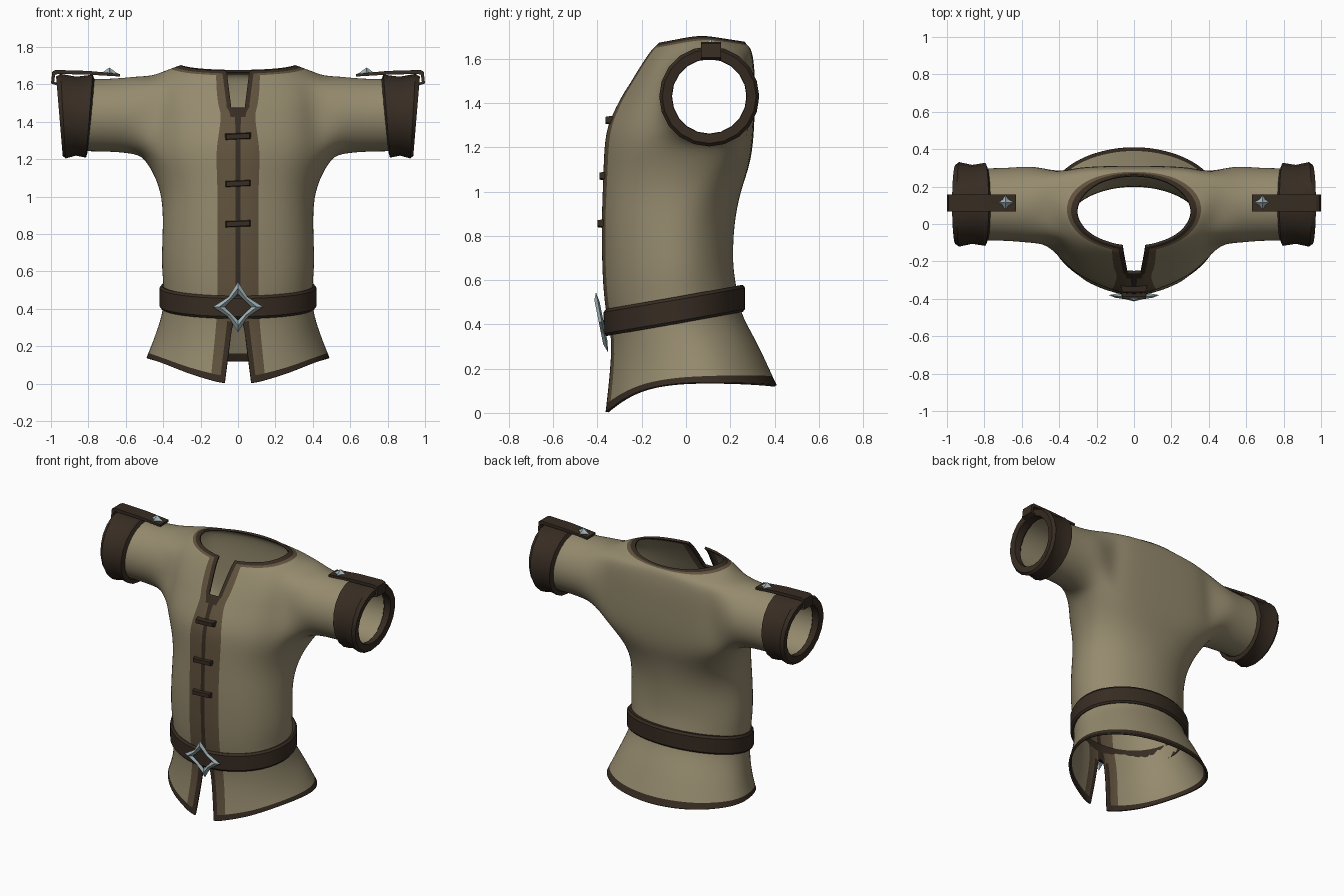
import bpy, bmesh
from math import sin, cos, asin, pi, radians, copysign

if "Cube" in bpy.data.objects:
    bpy.data.objects.remove(bpy.data.objects["Cube"])


def material(name, rgb):
    m = bpy.data.materials.new(name)
    m.diffuse_color = (*rgb, 1)
    m.use_nodes = True
    m.node_tree.nodes["Principled BSDF"].inputs["Base Color"].default_value = m.diffuse_color
    return m


TAN = material("tan_cloth", (0.30, 0.255, 0.155))
TRIM = material("brown_trim", (0.118, 0.084, 0.047))
DARK = material("dark_leather", (0.038, 0.025, 0.016))
STEEL = material("pale_steel", (0.36, 0.46, 0.48))


def finish(name, bm, mats, angle=40, mirror=False, fix=True):
    if fix:
        bmesh.ops.recalc_face_normals(bm, faces=bm.faces[:])
    me = bpy.data.meshes.new(name)
    bm.to_mesh(me)
    bm.free()
    for m in mats:
        me.materials.append(m)
    me.polygons.foreach_set("use_smooth", [angle > 0] * len(me.polygons))
    if angle > 0:
        me.set_sharp_from_angle(angle=radians(angle))
    ob = bpy.data.objects.new(name, me)
    bpy.context.collection.objects.link(ob)
    if mirror:
        ob.modifiers.new("mirror", 'MIRROR')
    return ob


def closed_loft(bm, rings):
    """Skin rings that are closed both around and along the loft."""
    vs = [[bm.verts.new(p) for p in r] for r in rings]
    n, m = len(vs), len(vs[0])
    for i in range(n):
        for j in range(m):
            bm.faces.new((vs[i][j], vs[i][(j + 1) % m],
                          vs[(i + 1) % n][(j + 1) % m], vs[(i + 1) % n][j]))


def oval(th, hw, yf, yc, yb, zf, zs, zb, p=1, e=1):
    """Point on a tilted oval; th runs from front centre to back centre."""
    s, c = sin(th), cos(th)
    if c > 0:
        e = 1
    w = abs(c) ** p
    x = hw * copysign(abs(s) ** e, s)
    y = yc + ((yf if c > 0 else yb) - yc) * abs(c) ** e
    return (x, y, zs + ((zf if c > 0 else zb) - zs) * w)


# --- tunic body: half of the shell, lofted from hem to neck, then mirrored
# half width, front y, back y, front z, side z
KEYS = [(.498, -.368, .413, 0, .138), (.445, -.345, .32, .18, .27),
        (.405, -.335, .245, .34, .39), (.402, -.365, .23, .46, .515),
        (.418, -.378, .212, .62, .64), (.406, -.382, .217, .85, .85),
        (.412, -.376, .247, 1.0, 1.0), (.45, -.372, .287, 1.12, 1.11),
        (.505, -.367, .302, 1.23, 1.2), (.505, -.348, .31, 1.32, 1.3),
        (.495, -.285, .312, 1.44, 1.43), (.485, -.262, .312, 1.475, 1.55),
        (.465, -.205, .302, 1.57, 1.65), (.39, -.162, .288, 1.635, 1.68),
        (.312, -.125, .265, 1.672, 1.708)]


def between(a, b, t):
    return tuple(p + (q - p) * t for p, q in zip(a, b))


# narrow extra rows for the hem edge and the collar edge
rows = ([KEYS[0], between(KEYS[0], KEYS[1], .07)] + KEYS[1:-1]
        + [between(KEYS[-2], KEYS[-1], t) for t in (.35, .58, 1)])


def ring_shape(hw, yf, yb, zf, zs):
    """Fill in the middle, the back height and the squareness of a row."""
    up = min(max((zs - .9) / .3, 0), 1)
    yc = -.05 + .15 * up - .6 * max(0, zs - 1.65)
    if zs < .2:
        yc, zb = .08, zs - .012
    elif zs < .6:
        yc, zb = (.03 if zs < .3 else -.04), zs + .06
    else:
        zb = zs + .02 * (zs < .7) - .13 * max(0, zs - 1.47)
    e = 1 - .45 * up * min(1, max(0, (1.7 - zs) / .05))
    return (hw, yf, yc, yb, zf, zs, zb, 3 if zs < .2 else 1, e)


def slit_width(z):
    if z > 1.45:
        return .036 + (z - 1.475) * .125
    return max(.012, .072 - .13 * z)


def trim_width(z):
    if z > 1.45:
        return .078 + (z - 1.475) * .16
    return .1 + .075 * max(0, .4 - z) - .24 * max(0, z - 1.25)


ANGLES = [radians(a) for a in (32, 45, 58, 76, 94, 114, 136, 152, 167, 180)]
bm = bmesh.new()
corner = bm.verts.layers.float.new("crease_vert")
grid = []
for row in rows:
    r = ring_shape(*row)
    g, t = slit_width(row[3]), trim_width(row[3])
    th = [0] + [asin(x / r[0]) for x in (g, g + .024, t)] + ANGLES
    grid.append([bm.verts.new(oval(a, *r)) for a in th])
KEY, LAST, COLS = 12, len(rows) - 1, len(grid[0])
for j in (1, 2):
    grid[KEY][j][corner] = 1      # square foot of the neck slit
for i in range(LAST):
    opening = i < 3 or i >= KEY
    for j in range(COLS - 1):
        if (j == 0 and opening) or (9 <= i < 13 and 6 <= j < 10):
            continue          # hem slit, neck slit and armhole stay open
        f = bm.faces.new((grid[i][j], grid[i][j + 1], grid[i + 1][j + 1], grid[i + 1][j]))
        if i in (0, LAST - 1) or j == 0 or (j == 1 and (opening or i == KEY - 1)):
            f.material_index = 2
        elif j <= 2 or i == LAST - 2:
            f.material_index = 1

# sleeve grown from the armhole border
SY, SZ = .105, 1.435
loop = ([grid[9][j] for j in range(6, 11)] + [grid[i][10] for i in range(10, 14)]
        + [grid[13][j] for j in range(9, 5, -1)] + [grid[i][6] for i in (12, 11, 10)])
for x, rad in ((.54, .213), (.65, .2), (.79, .197), (.93, .197)):
    new = [bm.verts.new((x, SY + rad * cos(a), SZ + rad * sin(a)))
           for a in (radians(225 + 22.5 * k) for k in range(16))]
    for k in range(16):
        q = (k + 1) % 16
        bm.faces.new((loop[k], loop[q], new[q], new[k]))
    loop = new
bmesh.ops.delete(bm, geom=[v for v in bm.verts if not v.link_faces], context='VERTS')
tunic = finish("tunic", bm, [TAN, TRIM, DARK], 60, mirror=True, fix=False)
sub = tunic.modifiers.new("smooth", 'SUBSURF')
sub.levels = sub.render_levels = 2
sub.boundary_smooth = 'PRESERVE_CORNERS'
sol = tunic.modifiers.new("cloth", 'SOLIDIFY')
sol.thickness, sol.offset, sol.material_offset_rim = .014, -1, 2

# --- sleeve cuffs: thick leather rings, wider on top
bm = bmesh.new()
profile = [(.785, .194), (.795, .222), (.865, .211), (.935, .226),
           (.955, .212), (.95, .17), (.905, .168), (.885, .19)]
rings = []
for k in range(20):
    a = 2 * pi * k / 20
    rings.append([(.875 + (x - .875) * (1 + .22 * sin(a)), SY + r * cos(a), 1.43 + r * sin(a))
                  for x, r in profile])
closed_loft(bm, rings)
finish("sleeve_cuff", bm, [DARK], 40, mirror=True)

# --- belt: tilted band with bevelled edges
bm = bmesh.new()
rings = []
for k in range(40):
    a = 2 * pi * k / 40
    ring = []
    for o, h in ((-.012, .004), (.012, 0), (.022, .012), (.022, .108), (.012, .122), (-.012, .118)):
        ring.append(oval(a, .398 + o, -.35 - o, -.04, .245 + o, .347 + h, .403 + h, .457 + h))
    rings.append(ring)
closed_loft(bm, rings)
finish("belt", bm, [DARK], 35)

# --- buckle: four-pointed frame with a raised ridge and a diamond hole
bm = bmesh.new()
rings = []
for k in range(8):
    a = pi * k / 4
    tip = k % 2 == 0
    ring = []
    for r, d in ((.135 if tip else .074, 0), (.1 if tip else .062, -.014),
                 (.07 if tip else .05, 0), (.09 if tip else .058, .008)):
        x, z = r * cos(a), r * sin(a)
        ring.append((x, -.38 + d - .2 * z, .41 + z))
    rings.append(ring)
closed_loft(bm, rings)
finish("buckle", bm, [STEEL], 0)

# --- toggles across the front seam
for n, (y, z) in enumerate(((-.346, 1.322), (-.374, 1.07), (-.382, .855))):
    bm = bmesh.new()
    bmesh.ops.create_cube(bm, size=1)
    for v in bm.verts:
        outer = v.co.y < 0
        v.co = (v.co.x * (.125 if outer else .14), y + v.co.y * .034,
                z + v.co.z * (.026 if outer else .036) + v.co.x * .006)
    finish(f"toggle_{n + 1}", bm, [DARK], 0)

# --- shoulder straps hooked over the cuffs
bm = bmesh.new()
path = [(.63, 1.642), (.63, 1.656), (.80, 1.672), (.975, 1.677), (.993, 1.668), (1.0, 1.605),
        (.965, 1.594), (.962, 1.606), (.983, 1.615), (.978, 1.65), (.965, 1.656), (.80, 1.652)]
sides = [[bm.verts.new((x, y, z)) for x, z in path] for y in (.068, .158)]
for s in sides:
    bm.faces.new(s)
for k in range(len(path)):
    q = (k + 1) % len(path)
    bm.faces.new((sides[0][k], sides[0][q], sides[1][q], sides[1][k]))
finish("shoulder_strap", bm, [DARK], 0, mirror=True)

# --- star studs on the straps
bm = bmesh.new()
top = bm.verts.new((.688, .115, 1.69))
base = [bm.verts.new((.688 + r * cos(pi * k / 4), .115 + r * sin(pi * k / 4), 1.658))
        for k, r in enumerate((.045, .025) * 4)]
bm.faces.new(base)
for k in range(8):
    bm.faces.new((base[k], base[(k + 1) % 8], top))
finish("strap_stud", bm, [STEEL], 0, mirror=True)
